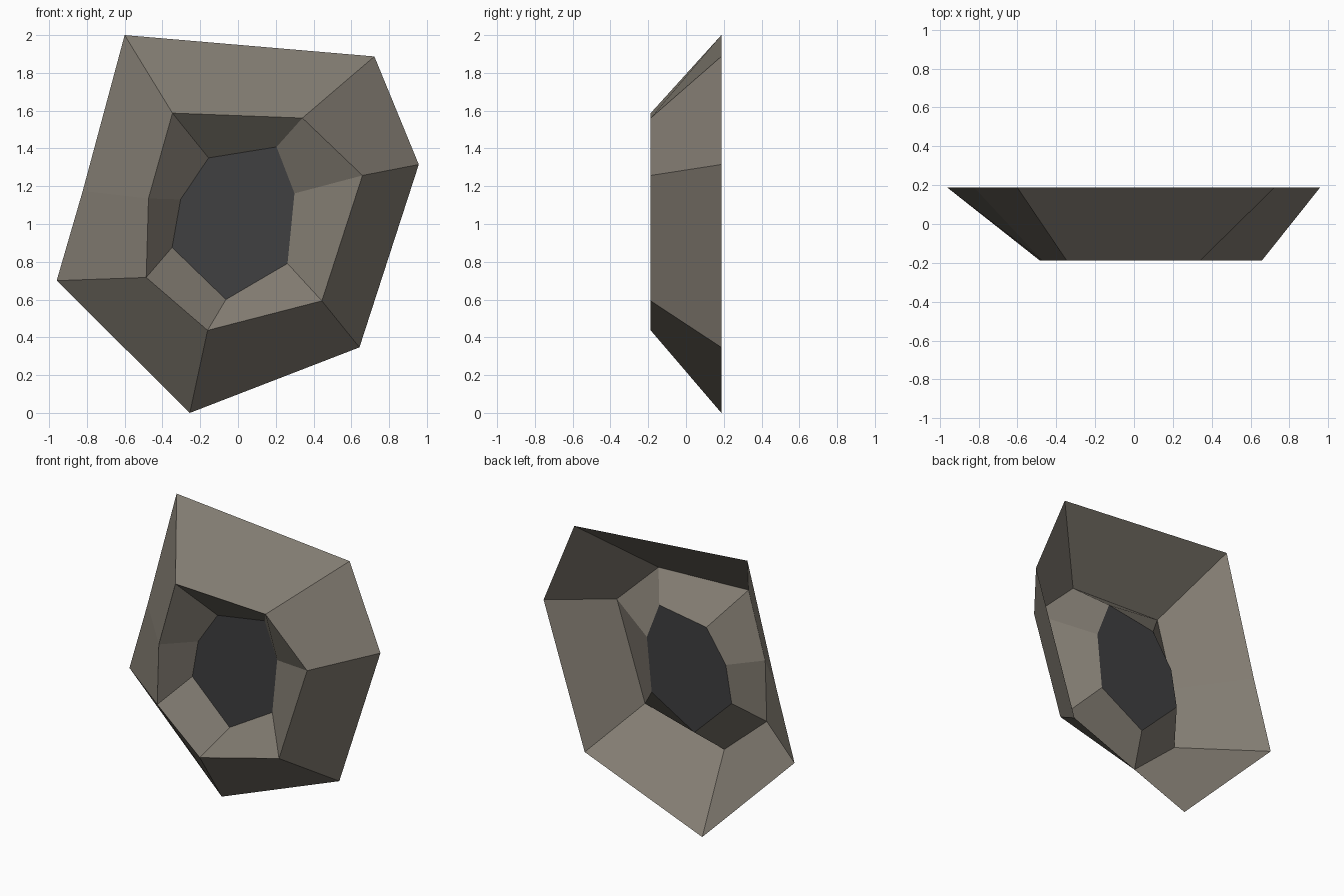
import bpy, bmesh

if "Cube" in bpy.data.objects:
    bpy.data.objects.remove(bpy.data.objects["Cube"])

DEPTH = 0.187  # half depth of the frame

# Seven-sided outlines (x, z), clockwise from the top left as seen from the front
OUTER = [(-0.60, 2.0), (0.722, 1.887), (0.957, 1.315), (0.643, 0.347),
         (-0.255, 0.0), (-0.96, 0.70), (-0.822, 1.175)]
RIDGE = [(-0.347, 1.587), (0.341, 1.561), (0.659, 1.257), (0.444, 0.593),
         (-0.161, 0.437), (-0.486, 0.717), (-0.474, 1.135)]
HOLE = [(-0.156, 1.35), (0.204, 1.408), (0.299, 1.162), (0.262, 0.791),
        (-0.064, 0.60), (-0.349, 0.876), (-0.304, 1.13)]


def material(name, rgb):
    mat = bpy.data.materials.new(name)
    mat.diffuse_color = (*rgb, 1.0)
    mat.use_nodes = True
    mat.node_tree.nodes["Principled BSDF"].inputs["Base Color"].default_value = mat.diffuse_color
    return mat


def add_ring(bm, outline, y):
    return [bm.verts.new((x, y, z)) for x, z in outline]


def finish(bm, name, mat):
    mesh = bpy.data.meshes.new(name)
    bm.to_mesh(mesh)
    bm.free()
    mesh.materials.append(mat)
    obj = bpy.data.objects.new(name, mesh)
    bpy.context.collection.objects.link(obj)
    return obj


# Stone frame: open-backed shell, back rim -> front ridge -> recessed hole edge
bm = bmesh.new()
rings = [add_ring(bm, OUTER, DEPTH), add_ring(bm, RIDGE, -DEPTH), add_ring(bm, HOLE, 0.0)]
for a, b in zip(rings, rings[1:]):
    for i in range(len(a)):
        j = (i + 1) % len(a)
        bm.faces.new((a[i], b[i], b[j], a[j]))
finish(bm, "stone_frame", material("warm grey stone", (0.225, 0.202, 0.168)))

# Dark panel closing the hole
bm = bmesh.new()
bm.faces.new(add_ring(bm, HOLE[::-1], 0.0))
finish(bm, "dark_panel", material("charcoal", (0.05, 0.05, 0.052)))
